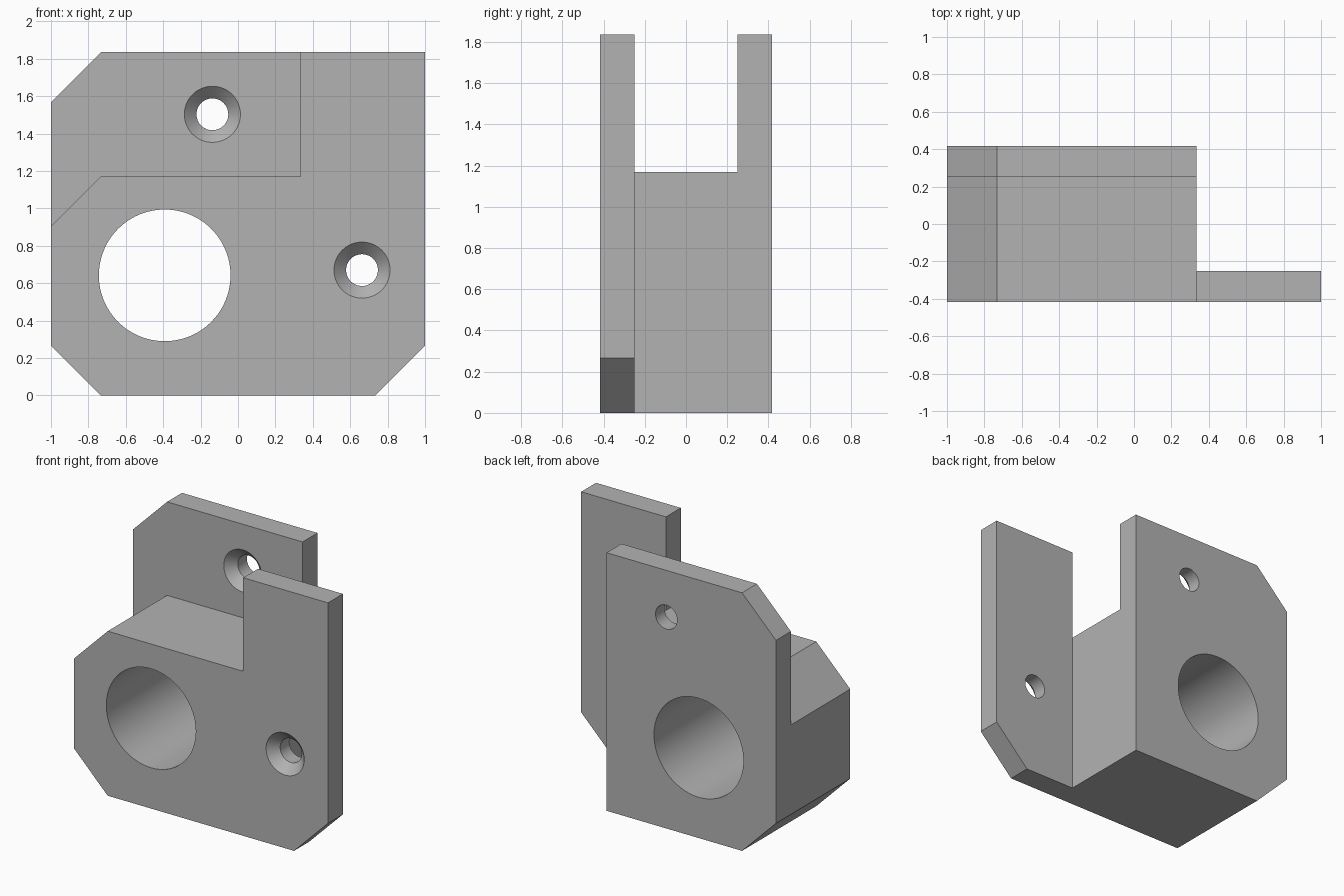
import bpy
import bmesh
from math import radians
from mathutils import Matrix, Vector

if "Cube" in bpy.data.objects:
    bpy.data.objects.remove(bpy.data.objects["Cube"], do_unlink=True)

W, H, D = 1.0, 1.835, 0.417     # half width, height, half depth
CH = 0.267                      # corner chamfer
PLATE = 0.25                    # inner faces of the two plates
STEP_X, STEP_Z = 0.333, 1.17    # edge of the block and its top

grey = bpy.data.materials.new("plain_grey")
grey.use_nodes = True
grey.diffuse_color = (0.45, 0.45, 0.45, 1)
grey.node_tree.nodes["Principled BSDF"].inputs["Base Color"].default_value = grey.diffuse_color


def add_object(name, bm):
    bmesh.ops.recalc_face_normals(bm, faces=bm.faces)
    mesh = bpy.data.meshes.new(name)
    bm.to_mesh(mesh)
    bm.free()
    mesh.materials.append(grey)
    obj = bpy.data.objects.new(name, mesh)
    bpy.context.collection.objects.link(obj)
    return obj


def prism(name, outline, y0, y1):
    """Extrude an x/z outline along y."""
    bm = bmesh.new()
    face = bm.faces.new([bm.verts.new((x, y0, z)) for x, z in outline])
    moved = bmesh.ops.extrude_face_region(bm, geom=[face])["geom"]
    bmesh.ops.translate(bm, vec=Vector((0, y1 - y0, 0)),
                        verts=[v for v in moved if isinstance(v, bmesh.types.BMVert)])
    return add_object(name, bm)


def lathe(name, x, z, profile, steps=64):
    """Spin a (radius, y) profile around a y axis through x, z."""
    bm = bmesh.new()
    verts = [bm.verts.new((r, y, 0)) for r, y in profile]
    edges = [bm.edges.new(pair) for pair in zip(verts, verts[1:])]
    bmesh.ops.spin(bm, geom=verts + edges, cent=(0, 0, 0), axis=(0, 1, 0),
                   angle=radians(360), steps=steps)
    bmesh.ops.remove_doubles(bm, verts=bm.verts, dist=0.0001)
    bmesh.ops.transform(bm, matrix=Matrix.Translation((x, 0, z)), verts=bm.verts)
    return add_object(name, bm)


def countersink(name, x, z, y):
    """Screw hole with a conical mouth opening toward the front at y."""
    r, big, over = 0.085, 0.15, 0.02
    return lathe(name, x, z, [(0, y - over), (big + over, y - over),
                              (r, y + big - r), (r, y + 0.3), (0, y + 0.3)])


# Full outline of the bracket, chamfered at three corners
bracket = prism("bracket", [(-W, CH), (CH - W, 0), (W - CH, 0), (W, CH), (W, H),
                            (STEP_X, H), (CH - W, H), (-W, H - CH)], -D, D)

# Space behind the front plate, and the slot above the block
slope = 0.3
cutters = [
    prism("side_cutter", [(STEP_X, -1), (2, -1), (2, 3), (STEP_X, 3)], -PLATE, 1),
    prism("slot_cutter", [(STEP_X, STEP_Z), (STEP_X, 3), (-2, 3),
                          (-2, STEP_Z - CH - slope), (-W - slope, STEP_Z - CH - slope),
                          (CH - W, STEP_Z)], -1, PLATE),
    # Large bore through the block and two countersunk screw holes
    lathe("bore_cutter", -0.392, 0.642, [(0, -1), (0.352, -1), (0.352, 1), (0, 1)], 96),
    countersink("upper_hole_cutter", -0.137, 1.503, PLATE),
    countersink("lower_hole_cutter", 0.663, 0.67, -D),
]

bpy.context.view_layer.objects.active = bracket
for cutter in cutters:
    cutter.hide_render = True
    mod = bracket.modifiers.new(cutter.name, "BOOLEAN")
    mod.operation = "DIFFERENCE"
    mod.solver = "EXACT"
    mod.object = cutter
    bpy.ops.object.modifier_apply(modifier=mod.name)
    bpy.data.objects.remove(cutter, do_unlink=True)

# Smooth bores, sharp edges elsewhere
bpy.ops.object.select_all(action="DESELECT")
bracket.select_set(True)
bpy.ops.object.shade_smooth_by_angle(angle=radians(30))
